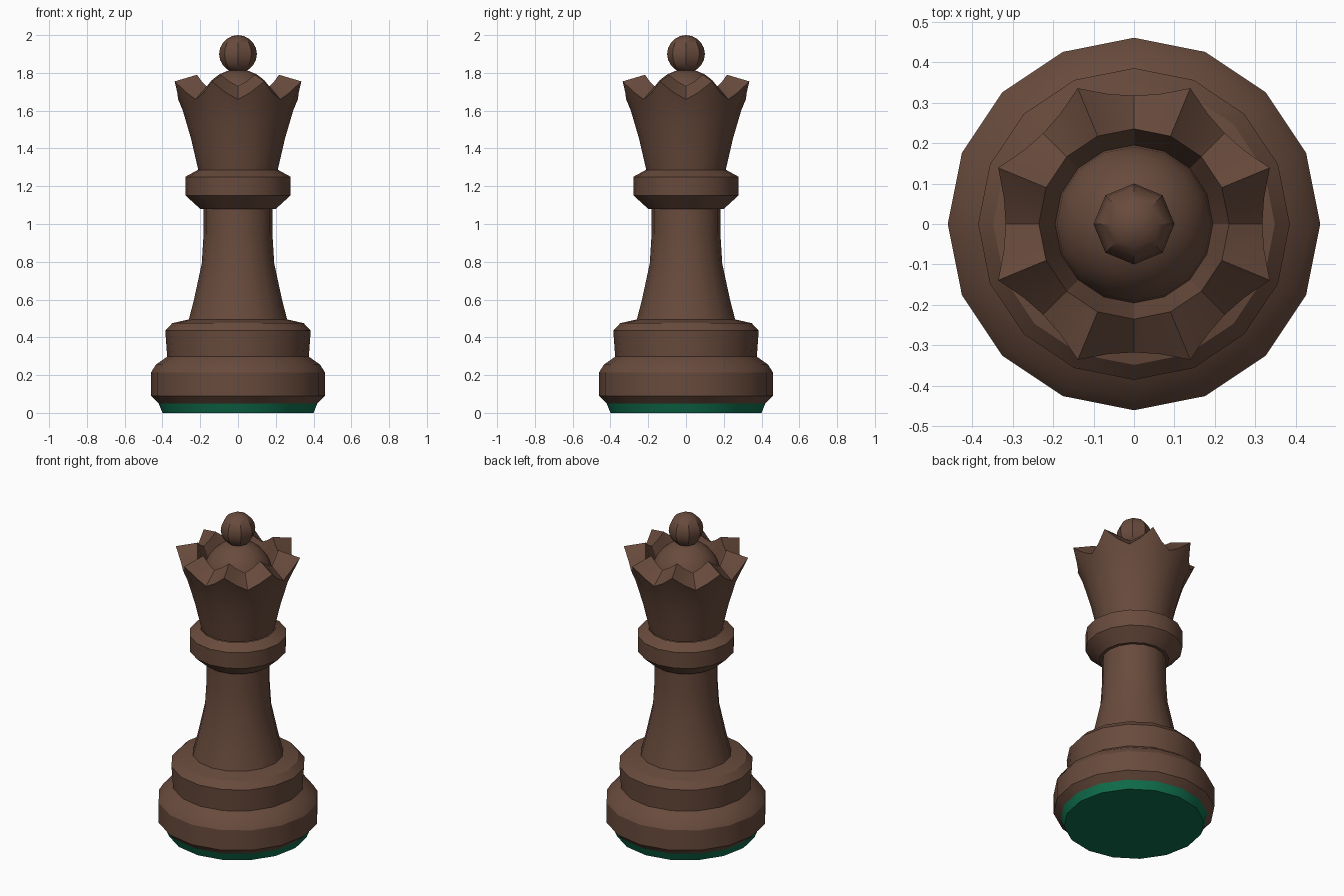
import bpy, bmesh, math

if "Cube" in bpy.data.objects:
    bpy.data.objects.remove(bpy.data.objects["Cube"])


def material(name, rgb):
    m = bpy.data.materials.new(name)
    m.diffuse_color = (*rgb, 1)
    m.use_nodes = True
    m.node_tree.nodes["Principled BSDF"].inputs["Base Color"].default_value = m.diffuse_color
    return m


brown = material("dark_brown_wood", (0.14, 0.07, 0.046))
green = material("green_felt", (0.005, 0.16, 0.075))


def skin(name, rings, mat):
    """Join equal-length rings of points into a smooth turned surface."""
    bm = bmesh.new()
    loops = [[bm.verts.new(p) for p in ring] for ring in rings]
    n = len(loops[0])
    for a, b in zip(loops, loops[1:]):
        for k in range(n):
            j = (k + 1) % n
            bm.faces.new((a[k], a[j], b[j], b[k]))
    bmesh.ops.remove_doubles(bm, verts=bm.verts, dist=1e-5)
    me = bpy.data.meshes.new(name)
    bm.to_mesh(me)
    bm.free()
    me.materials.append(mat)
    me.shade_smooth()
    me.set_sharp_from_angle(angle=math.radians(30))
    ob = bpy.data.objects.new(name, me)
    bpy.context.collection.objects.link(ob)
    return ob


def point(r, z, a):
    return (r * math.cos(a), r * math.sin(a), z)


def lathe(name, profile, mat, n=16):
    return skin(name, [[point(r, z, 2 * math.pi * k / n) for k in range(n)]
                       for r, z in profile], mat)


def arc(radius, zc, start, steps):
    """Profile of a ball from a start latitude (degrees) up to its pole."""
    out = []
    for i in range(steps + 1):
        t = math.radians(start + (90 - start) * i / steps)
        out.append((max(0, radius * math.cos(t)) if i < steps else 0,
                    zc + radius * math.sin(t)))
    return out


# Felt pad, stepped base and stem
lathe("felt_pad", [(0, 0), (0.40, 0), (0.42, 0.05)], green)
lathe("base", [(0.42, 0.05), (0.46, 0.09), (0.46, 0.215), (0.435, 0.255),
               (0.375, 0.298), (0.385, 0.435), (0.348, 0.475),
               (0.26, 0.495)], brown)
lathe("stem", [(0.26, 0.495), (0.233, 0.60), (0.192, 0.79), (0.182, 0.95),
               (0.182, 1.08)], brown)
lathe("collar", [(0.18, 1.08), (0.20, 1.08), (0.277, 1.15), (0.279, 1.25),
                 (0.215, 1.285)], brown)

# Flared crown: eight points, scooped valleys, hollow top
WALL = [(1.285, 0.21), (1.45, 0.248), (1.60, 0.292), (1.66, 0.317),
        (1.755, 0.363)]
N = 32


def wall_radius(z):
    for (z0, r0), (z1, r1) in zip(WALL, WALL[1:]):
        if z <= z1 + 1e-6:
            return r0 + (r1 - r0) * (z - z0) / (z1 - z0)
    return WALL[-1][1]


def crown_ring(level):
    ring = []
    for k in range(N):
        step = (0, 1, 2, 1)[k % 4]          # valley, slope, point
        flat = math.cos(math.pi / 16) if k % 2 else 1
        z_out = (1.66, 1.695, 1.755)[step]
        if level == "rim":
            z, r = z_out, wall_radius(z_out)
        elif level == "inner":
            z, r = (1.73, 1.755, 1.79)[step], 0.235
        elif level == "bowl":
            z, r = 1.64, 0.195
        else:
            z, r = level, wall_radius(level)
        ring.append(point(r * flat, z, 2 * math.pi * k / N))
    return ring


skin("crown", [crown_ring(v) for v in
               (1.285, 1.37, 1.45, 1.53, 1.60, "rim", "inner", "bowl")], brown)

# Dome inside the crown and the ball on top
lathe("dome", arc(0.197, 1.622, 0, 6), brown)
lathe("top_ball", arc(0.10, 1.90, -90, 10), brown, 8)
